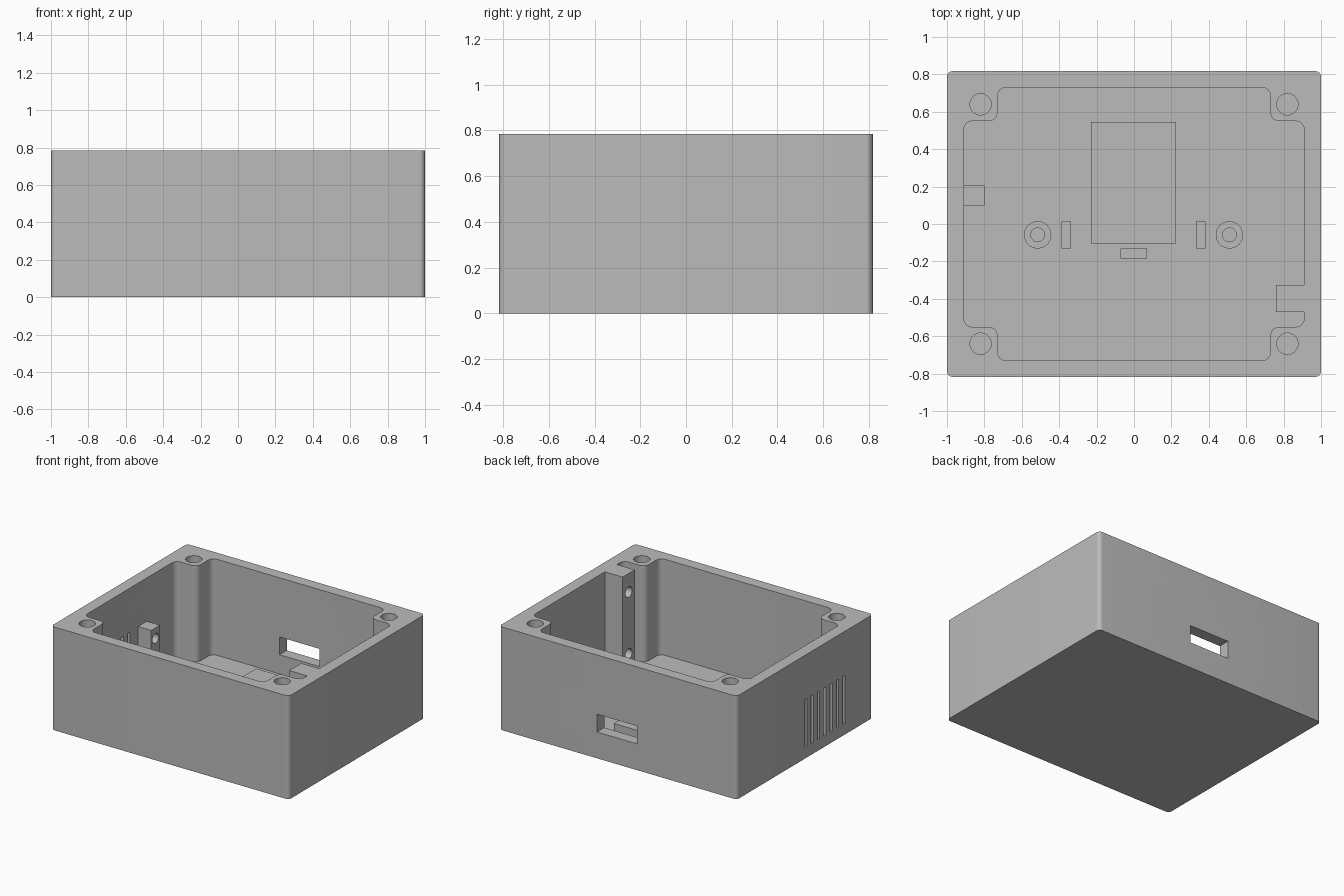
import bpy
import bmesh
import math
from mathutils import Matrix, Vector

cube = bpy.data.objects.get("Cube")
if cube:
    bpy.data.objects.remove(cube, do_unlink=True)

grey = bpy.data.materials.new("plain grey")
grey.use_nodes = True
grey.diffuse_color = (0.5, 0.5, 0.5, 1)
grey.node_tree.nodes["Principled BSDF"].inputs["Base Color"].default_value = (0.5, 0.5, 0.5, 1)

HEIGHT, FLOOR = 0.785, 0.055
HX, HY = 1.0, 0.817          # outer half sizes
IX, IY = 0.91, 0.73          # cavity half sizes
BX, BY = 0.73, 0.55          # inner edges of the corner pillars


def finish(name, bm):
    bmesh.ops.recalc_face_normals(bm, faces=bm.faces)
    mesh = bpy.data.meshes.new(name)
    bm.to_mesh(mesh)
    bm.free()
    mesh.materials.append(grey)
    ob = bpy.data.objects.new(name, mesh)
    bpy.context.collection.objects.link(ob)
    return ob


def box(name, x0, x1, y0, y1, z0, z1):
    bm = bmesh.new()
    bmesh.ops.create_cube(bm, size=1)
    for v in bm.verts:
        v.co = Vector(((x0 + x1) / 2 + v.co.x * (x1 - x0),
                       (y0 + y1) / 2 + v.co.y * (y1 - y0),
                       (z0 + z1) / 2 + v.co.z * (z1 - z0)))
    return finish(name, bm)


def cylinder(name, centre, radius, length, axis="Z"):
    bm = bmesh.new()
    turn = Matrix.Rotation(math.pi / 2, 4, "Y") if axis == "X" else Matrix()
    bmesh.ops.create_cone(bm, cap_ends=True, segments=32, radius1=radius, radius2=radius,
                          depth=length, matrix=Matrix.Translation(centre) @ turn)
    return finish(name, bm)


def prism(name, corners, z0, z1, steps=8):
    """Extrude a right-angled outline of (x, y, fillet radius) corners."""
    bm = bmesh.new()
    outline = []
    for i, (x, y, r) in enumerate(corners):
        p = Vector((x, y, z0))
        if r == 0:
            outline.append(p)
            continue
        before, after = corners[i - 1], corners[(i + 1) % len(corners)]
        u = (Vector((before[0], before[1], z0)) - p).normalized()
        v = (Vector((after[0], after[1], z0)) - p).normalized()
        for k in range(steps + 1):
            t = math.pi / 2 * k / steps
            outline.append(p + r * (u + v - v * math.cos(t) - u * math.sin(t)))
    face = bm.faces.new([bm.verts.new(p) for p in outline])
    new = bmesh.ops.extrude_face_region(bm, geom=[face])["geom"]
    tops = [g for g in new if isinstance(g, bmesh.types.BMVert)]
    bmesh.ops.translate(bm, verts=tops, vec=(0, 0, z1 - z0))
    return finish(name, bm)


def cut(target, cutters):
    bpy.context.view_layer.objects.active = target
    for c in cutters:
        c.hide_render = True
        mod = target.modifiers.new("cut", "BOOLEAN")
        mod.operation, mod.solver, mod.object = "DIFFERENCE", "EXACT", c
        bpy.ops.object.modifier_apply(modifier=mod.name)
        bpy.data.objects.remove(c, do_unlink=True)


# Outer shell
shell = prism("enclosure_shell",
              [(sx * HX, sy * HY, 0.03) for sx, sy in ((-1, -1), (1, -1), (1, 1), (-1, 1))],
              0, HEIGHT)

# Cavity outline: a pillar in each corner, and a full height mount on the right wall
R = 0.045
cavity = []
for sx, sy in ((1, -1), (1, 1), (-1, 1), (-1, -1)):
    pillar = [(sx * BX, sy * IY, R), (sx * BX, sy * BY, R), (sx * IX, sy * BY, R)]
    cavity += pillar if sx * sy < 0 else pillar[::-1]
    if (sx, sy) == (1, -1):
        cavity += [(IX, -0.47, 0), (0.76, -0.47, 0), (0.76, -0.325, 0), (IX, -0.325, 0)]
cutters = [prism("cavity", cavity, FLOOR, HEIGHT + 0.1)]

# Screw holes in the corner pillars
for sx in (-1, 1):
    for sy in (-1, 1):
        cutters.append(cylinder("screw_hole", (sx * 0.82, sy * 0.64, HEIGHT - 0.2), 0.057, 0.5))

# Connector opening in the back wall
cutters.append(box("connector_opening", -0.162, 0.176, 0.6, 0.9, 0.2, 0.335))

# Vent slots in the left wall
for i in range(7):
    y = -0.013 - i * 0.0755
    cutters.append(box("vent_slot", -1.1, -0.85, y - 0.014, y + 0.014, 0.085, 0.45))

# Two screw holes in the tall mount
for z in (0.173, 0.643):
    cutters.append(cylinder("mount_hole", (0.76, -0.3975, z), 0.04, 0.24, "X"))
cut(shell, cutters)

# Short sensor mount beside the vents
sensor_mount = box("sensor_mount", -IX, -0.8, 0.1, 0.205, FLOOR, 0.455)
cut(sensor_mount, [cylinder("sensor_hole", (-0.8, 0.152, 0.375), 0.037, 0.16, "X")])

# Raised board platform and its locating tabs
box("board_platform", -0.23, 0.225, -0.105, 0.545, FLOOR, 0.148)
box("front_tab", -0.073, 0.07, -0.185, -0.13, FLOOR, 0.22)
for side, x in (("left", 0.357), ("right", -0.362)):
    box(side + "_tab", x - 0.025, x + 0.025, -0.13, 0.013, FLOOR, 0.22)

# Hollow screw posts
for side, x in (("left", 0.51), ("right", -0.515)):
    post = cylinder(side + "_post", (x, -0.058, (FLOOR + 0.24) / 2), 0.073, 0.24 - FLOOR)
    cut(post, [cylinder("post_hole", (x, -0.058, 0.2), 0.037, 0.24)])

# Smooth the rounded faces, keep the edges crisp
for ob in bpy.context.collection.objects:
    if ob.type == "MESH":
        bpy.ops.object.select_all(action="DESELECT")
        ob.select_set(True)
        bpy.context.view_layer.objects.active = ob
        bpy.ops.object.shade_smooth_by_angle(angle=math.radians(30))
